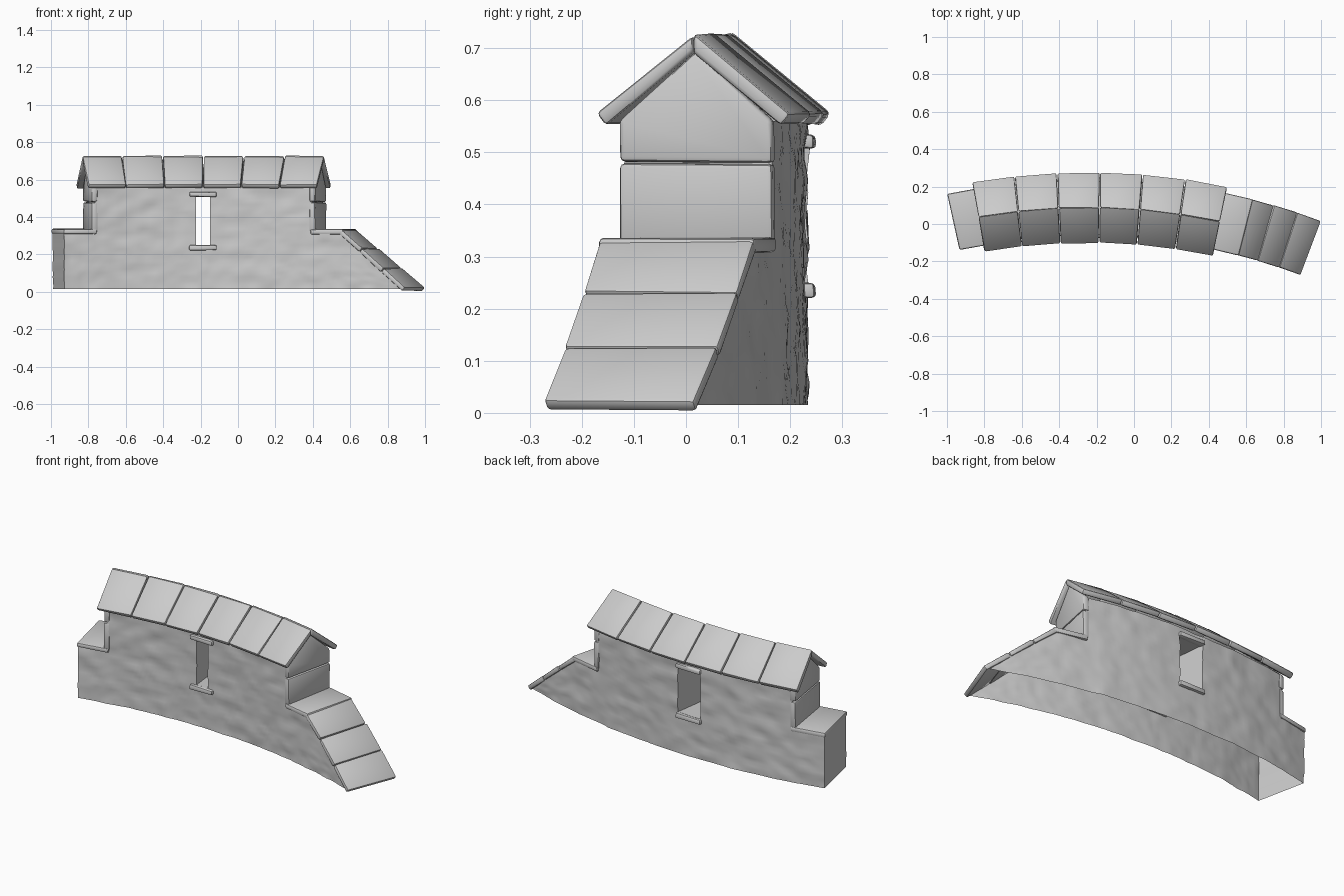
import bpy, bmesh, math, random
from mathutils import Vector, noise

cube = bpy.data.objects.get("Cube")
if cube:
    bpy.data.objects.remove(cube, do_unlink=True)
random.seed(4)

stone = bpy.data.materials.new("grey_stone")
stone.use_nodes = True
GREY = (0.6, 0.6, 0.6, 1)
stone.diffuse_color = GREY
stone.node_tree.nodes["Principled BSDF"].inputs["Base Color"].default_value = GREY

R, APEX_X, APEX_Y = 3.38, -0.245, 0.088


def bend(s, d, z):
    """Length along the wall, depth towards the back, height -> point on the arc."""
    a = s / R
    return Vector((APEX_X + (R + d) * math.sin(a), APEX_Y - R + (R + d) * math.cos(a), z))


def finish(name, bm, angle):
    bmesh.ops.recalc_face_normals(bm, faces=bm.faces)
    me = bpy.data.meshes.new(name)
    bm.to_mesh(me)
    bm.free()
    me.materials.append(stone)
    for p in me.polygons:
        p.use_smooth = True
    me.set_sharp_from_angle(angle=math.radians(angle))
    ob = bpy.data.objects.new(name, me)
    bpy.context.collection.objects.link(ob)
    return ob


def prism(name, poly, a, b, along, bevel=0.009, jitter=0.002):
    """Rounded slab: a profile swept along the wall ('s') or across it ('d'), then bent."""
    bm = bmesh.new()
    rings = []
    for t in (a, b):
        ring = []
        for u, z in poly:
            s, d = (t, u) if along == "s" else (u, t)
            j = [random.uniform(-jitter, jitter) for _ in range(3)]
            ring.append(bm.verts.new(bend(s + j[0], d + j[1], max(z + j[2], 0))))
        rings.append(ring)
    bm.faces.new(rings[0])
    bm.faces.new(rings[1])
    n = len(poly)
    for i in range(n):
        k = (i + 1) % n
        bm.faces.new((rings[0][i], rings[0][k], rings[1][k], rings[1][i]))
    bmesh.ops.recalc_face_normals(bm, faces=bm.faces)
    bmesh.ops.bevel(bm, geom=bm.edges[:], offset=bevel, segments=2, profile=0.5, affect="EDGES")
    return finish(name, bm, 40)


def box(u0, u1, z0, z1):
    return [(u0, z0), (u1, z0), (u1, z1), (u0, z1)]


def ticks(breaks, step):
    out = [breaks[0]]
    for a, b in zip(breaks, breaks[1:]):
        n = max(1, round((b - a) / step))
        out += [a + (b - a) * k / n for k in range(1, n + 1)]
    return out


# Rough curved wall, hollow underneath, with a splayed window slot
WIN, HALF, BASE, STEP = 0.06, 0.07, 0.015, 0.315
SLOT = (0.25, 0.51)
TOWER = (-0.545, 0.675)
RAMP = (0.845, 1.185)
S = ticks([-0.72, TOWER[0], WIN - HALF, WIN + HALF, TOWER[1], *RAMP], 0.022)
Z = ticks([BASE, SLOT[0], STEP, SLOT[1], 0.56], 0.022)


def solid(i, j):
    if not (0 <= i < len(S) - 1 and 0 <= j < len(Z) - 1):
        return False
    s, z = (S[i] + S[i + 1]) / 2, (Z[j] + Z[j + 1]) / 2
    if z > STEP and not TOWER[0] < s < TOWER[1]:
        return False
    return not (abs(s - WIN) < HALF and SLOT[0] < z < SLOT[1])


def wall_point(i, j, side):
    s, z = S[i], Z[j]
    if s > RAMP[0]:
        z = BASE + (z - BASE) * (RAMP[1] + 0.01 - s) / (RAMP[1] + 0.01 - RAMP[0])
    u = s - WIN
    if side < 0 and abs(u) < 0.25:      # narrow the slot on the front
        inner = HALF * 0.55
        v = abs(u) * 0.55 if abs(u) <= HALF else inner + (abs(u) - HALF) * (0.25 - inner) / (0.25 - HALF)
        s = WIN + math.copysign(v, u)
    rough = 0.006 * noise.noise(Vector((s * 8, side * 5, z * 15)))
    rough += 0.004 * noise.noise(Vector((s * 18, side * 9, z * 30)))
    end = 0.004 * noise.noise(Vector((side, 3, z * 18))) if i == 0 else 0
    return bend(s + end, side * (0.145 + rough), z)


bm = bmesh.new()
cache = {}


def vert(i, j, side):
    key = (i, j, side)
    if key not in cache:
        cache[key] = bm.verts.new(wall_point(i, j, side))
    return cache[key]


for i in range(len(S) - 1):
    for j in range(len(Z) - 1):
        if not solid(i, j):
            continue
        corners = [(i, j), (i + 1, j), (i + 1, j + 1), (i, j + 1)]
        for side in (-1, 1):
            bm.faces.new([vert(*c, side) for c in corners])
        around = [(i, j - 1), (i + 1, j), (i, j + 1), (i - 1, j)]
        for k, near in enumerate(around):
            if not solid(*near) and near[1] >= 0:
                a, b = corners[k], corners[(k + 1) % 4]
                bm.faces.new((vert(*a, -1), vert(*b, -1), vert(*b, 1), vert(*a, 1)))
finish("wall", bm, 45)

# Window lintels and sills on both faces
for face, side in (("front", -1), ("back", 1)):
    for part, z in (("sill", 0.222), ("lintel", 0.508)):
        prism(f"{face}_window_{part}", box(WIN - 0.076, WIN + 0.076, z, z + 0.027),
              side * 0.125, side * 0.161, "d", 0.007)

# End panels of the raised part: a square slab and a gable slab
GABLE = [(-0.15, 0.482), (0.15, 0.482), (0.15, 0.56), (0, 0.695), (-0.15, 0.56)]
for end, a, b in (("right", -0.563, -0.53), ("left", 0.658, 0.692)):
    prism(f"{end}_lower_panel", box(-0.15, 0.15, 0.325, 0.479), a, b, "s")
    prism(f"{end}_gable_panel", GABLE, a, b, "s")

# Flat cap slabs beside the raised part
prism("right_cap", box(-0.725, -0.535, 0.308, 0.336), -0.154, 0.154, "d")
prism("left_cap", box(0.665, 0.852, 0.308, 0.336), -0.154, 0.154, "d")

# Ramp of three sloping slabs
top, foot = Vector((0.838, 0.338)), Vector((1.217, 0.022))
under = Vector((-0.017, -0.02))
for k in range(3):
    p = top.lerp(foot, k / 3 + 0.004)
    q = top.lerp(foot, (k + 1) / 3)
    prism(f"ramp_slab_{k + 1}", [p, q, q + under, p + under], -0.154, 0.154, "d", 0.008)

# Roof: six pairs of sloping slabs
ROOF, COUNT = (-0.592, 0.712), 6
width = (ROOF[1] - ROOF[0]) / COUNT
for face, side in (("front", -1), ("back", 1)):
    ridge = 0.724 if side < 0 else 0.73
    tile = [(0, ridge), (side * 0.191, 0.574), (side * 0.172, 0.551), (0, 0.69)]
    for k in range(COUNT):
        a = ROOF[0] + k * width
        prism(f"{face}_roof_slab_{k + 1}", tile, a + 0.002, a + width - 0.002, "s", 0.008)
